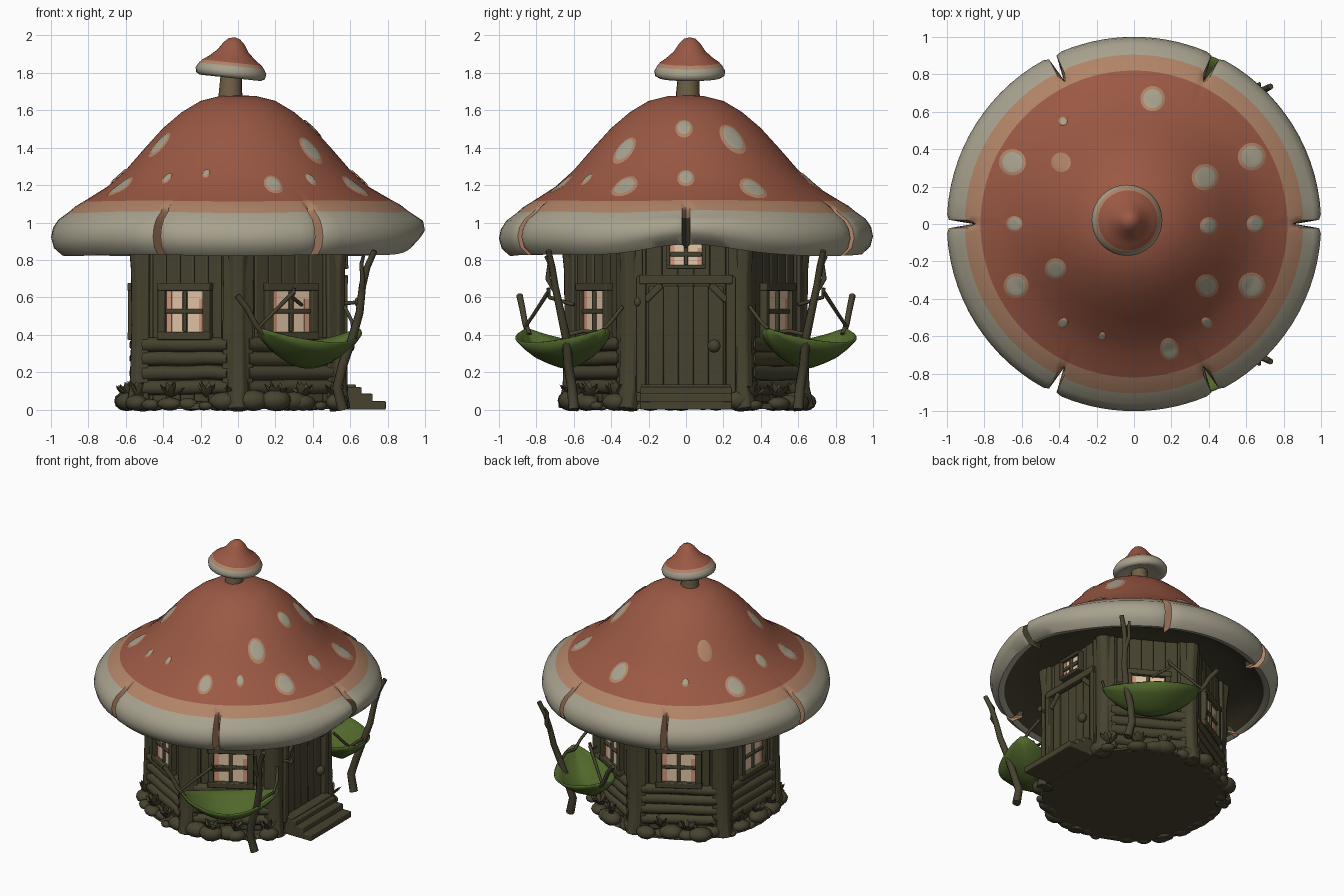
import bpy, bmesh, math, random
from mathutils import Matrix, Vector

if "Cube" in bpy.data.objects:
    bpy.data.objects.remove(bpy.data.objects["Cube"])
random.seed(4)
pi, rad = math.pi, math.radians

def mat(name, c):
    m = bpy.data.materials.new(name)
    m.diffuse_color = (*c, 1)
    m.use_nodes = True
    m.node_tree.nodes["Principled BSDF"].inputs["Base Color"].default_value = m.diffuse_color
    return m
RED = mat("cap_red", (0.325, 0.098, 0.058))
ORANGE = mat("band_orange", (0.44, 0.23, 0.135))
CREAM = mat("rim_cream", (0.39, 0.36, 0.27))
WOOD = mat("dark_wood", (0.063, 0.055, 0.029))
STEM = mat("stem_brown", (0.16, 0.115, 0.06))
GREEN = mat("leaf_green", (0.08, 0.135, 0.024))
GLOW = mat("window_glow", (0.78, 0.57, 0.39))
PINK = mat("window_pink", (0.65, 0.32, 0.21))

def finish(bm, name, mats, angle=40, bevel=0):
    bmesh.ops.recalc_face_normals(bm, faces=bm.faces)
    me = bpy.data.meshes.new(name)
    bm.to_mesh(me)
    bm.free()
    for m in mats:
        me.materials.append(m)
    ob = bpy.data.objects.new(name, me)
    bpy.context.collection.objects.link(ob)
    bpy.ops.object.select_all(action='DESELECT')
    ob.select_set(True)
    bpy.context.view_layer.objects.active = ob
    bpy.ops.object.shade_smooth_by_angle(angle=rad(angle))
    if bevel:
        b = ob.modifiers.new("bevel", 'BEVEL')
        b.width, b.segments = bevel, 2
    return ob

def box(bm, M, c, s, tilt=0, mi=0):
    m = M @ Matrix.Translation(c) @ Matrix.Rotation(tilt, 4, 'X') @ Matrix.Diagonal((*s, 1))
    for v in bmesh.ops.create_cube(bm, size=1, matrix=m)['verts']:
        for f in v.link_faces:
            f.material_index = mi

def ball(bm, c, s, rot=Matrix(), sub=2):
    bmesh.ops.create_icosphere(bm, subdivisions=sub, radius=1,
        matrix=Matrix.Translation(c) @ rot @ Matrix.Diagonal((*s, 1)))

def tube(bm, pts, r0, r1, n=8):
    pts = [Vector(p) for p in pts]
    rings = []
    for i, p in enumerate(pts):
        d = (pts[min(i + 1, len(pts) - 1)] - pts[max(i - 1, 0)]).normalized()
        a = d.cross(Vector((0.31, 0.9, 0.2))).normalized()
        b = d.cross(a)
        r = r0 + (r1 - r0) * i / (len(pts) - 1)
        rings.append([bm.verts.new(p + r * (a * math.cos(2*pi*k/n) + b * math.sin(2*pi*k/n))) for k in range(n)])
    for p, q in zip(rings, rings[1:]):
        for k in range(n):
            bm.faces.new((p[k], p[(k+1) % n], q[(k+1) % n], q[k]))
    bm.faces.new(rings[0])
    bm.faces.new(rings[-1])

def revolve(bm, rows, cols, fn, mi):
    grid = [[bm.verts.new(fn(r, z, c)) for c in cols] for r, z in rows]
    n = len(cols)
    for i in range(len(rows) - 1):
        for k in range(n):
            f = bm.faces.new((grid[i][k], grid[i+1][k], grid[i+1][(k+1) % n], grid[i][(k+1) % n]))
            f.material_index = mi(i, k)
    return grid

# mushroom roof with six notches in its rim
prof = [(0.01, 1.68), (0.1, 1.675), (0.2, 1.65), (0.3, 1.59), (0.4, 1.505), (0.5, 1.395), (0.6, 1.28),
        (0.7, 1.19), (0.82, 1.115), (0.87, 1.085), (0.905, 1.055), (0.96, 1.015), (0.99, 0.97), (1.0, 0.92),
        (0.985, 0.865), (0.94, 0.825), (0.9, 0.835), (0.86, 0.87), (0.75, 0.91), (0.6, 0.935), (0.4, 0.94)]
notches = [0, 64, 116, 180, 244, 296, 360]
cols = []
for a, b in zip(notches, notches[1:]):
    cols += [(a, 0), (a + 1.3, 1), (a + 3, 2)]
    cols += [(a + 3 + (b - a - 6) * k / 14, 2) for k in range(1, 14)]
    cols += [(b - 3, 2), (b - 1.3, 1)]

def roof_point(r, z, c):
    a, kind = c
    if kind == 0 and r > 0.84:
        r = 0.84 + (r - 0.84) * 0.12
    elif kind == 1 and r > 0.9:
        r *= 0.99
    t = rad(a)
    front = math.exp(-(((a + 180) % 360 - 180) / 19) ** 2)
    lift = max(0, (r - 0.72) / 0.28) * ((0.015 if z > 1 else 0.04 if z > .9 else 0.075) * front
                                        + 0.006 * math.sin(5 * t))
    return (r * math.cos(t), r * math.sin(t), z + lift)

def roof_mat(i, k):
    if i >= 16:
        return 3
    if i >= 9 and 0 in (cols[k][1], cols[(k + 1) % len(cols)][1]):
        return 3 if cols[k][0] in (0, 358.7) and i > 10 else 1
    return 0 if i < 8 else 1 if i < 10 else 2
bm = bmesh.new()
g = revolve(bm, prof, cols, roof_point, roof_mat)
bm.faces.new(g[0])
bm.faces.new(g[-1]).material_index = 3
finish(bm, "mushroom_roof", [RED, ORANGE, CREAM, WOOD], 50)

# pale spots with orange rings lying on the roof
def roof_z(r):
    for (r0, z0), (r1, z1) in zip(prof, prof[1:]):
        if r <= r1:
            return z0 + (z1 - z0) * (r - r0) / (r1 - r0)
spots = [(-.65, .33, .075), (-.64, 0, .045), (-.63, -.33, .07), (-.39, .33, .055), (-.38, .55, .025),
         (-.42, -.24, .06), (-.38, -.53, .032), (-.17, -.6, .025), (.19, -.67, .065), (.39, -.53, .035),
         (.39, -.33, .065), (.4, -.01, .05), (.38, .25, .075), (.63, .36, .078), (.65, 0, .05),
         (.63, -.33, .075), (.1, .67, .07)]
bm = bmesh.new()
for x, y, R in spots:
    er = Vector((x, y)).normalized()
    et = Vector((-er.y, er.x)) * (.78 if y < -.5 else .95)
    rings = []
    for q in (0.03, 0.4, 0.76, 1):
        ring = []
        for k in range(18):
            t = 2 * pi * k / 18
            p = Vector((x, y)) + q * R * (er * 0.97 * math.cos(t) + et * math.sin(t))
            ring.append(bm.verts.new((p.x, p.y, roof_z(p.length) + (0.009 if q < 1 else 0.003))))
        rings.append(ring)
    bm.faces.new(rings[0])
    for i in range(3):
        for k in range(18):
            f = bm.faces.new((rings[i][k], rings[i+1][k], rings[i+1][(k+1) % 18], rings[i][(k+1) % 18]))
            f.material_index = 1 if i == 2 or (x, y) == (-.39, .33) else 0
finish(bm, "roof_spots", [CREAM, ORANGE], 60)

# little mushroom chimney
cap = [(0.005, .205), (.03, .198), (.055, .175), (.085, .13), (.13, .09), (.16, .07), (.175, .052),
       (.19, .025), (.185, 0), (.165, -.012), (.13, 0), (.05, .02)]
bm = bmesh.new()
g = revolve(bm, cap, range(32), lambda r, z, k: (r*math.cos(k*pi/16), r*math.sin(k*pi/16), z),
            lambda i, k: 0 if i < 5 else 1 if i < 6 else 2)
bm.faces.new(g[0])
bm.faces.new(g[-1]).material_index = 2
ob = finish(bm, "chimney_cap", [RED, ORANGE, CREAM], 60)
ob.location, ob.rotation_euler = (-.04, .02, 1.785), (0, rad(6), 0)
bm = bmesh.new()
tube(bm, [(-.04, .01, 1.62), (-.04, .01, 1.7), (-.035, .015, 1.82)], .07, .055, 14)
finish(bm, "chimney_stem", [STEM])

# hexagonal walls: core, planks, logs and corner posts
hexes = [Matrix.Rotation(rad(60 * k), 4, 'Z') for k in range(6)]
bm = bmesh.new()
core = [[bm.verts.new((.61 * math.cos(rad(60*k + 30)), .61 * math.sin(rad(60*k + 30)), z)) for k in range(6)] for z in (.01, .94)]
bm.faces.new(core[0])
bm.faces.new(core[1])
for k in range(6):
    bm.faces.new((core[0][k], core[0][k-1], core[1][k-1], core[1][k]))
finish(bm, "wall_core", [WOOD])
bm, logs = bmesh.new(), bmesh.new()
for k, M in enumerate(hexes):
    for j in range(7):
        box(bm, M, (.535 + random.uniform(-.005, .004), -.255 + .085 * j, .49), (.03, .083, .9))
    for u in (-.265, .265):
        box(bm, M, (.545, u, .49), (.045, .07, .9), random.uniform(-.015, .015))
    if k:
        for j in range(4):
            z = .12 + .076 * j
            tube(logs, [M @ Vector((.54, -.26 + .13 * i, z + random.uniform(-.004, .004))) for i in range(5)], .041, .038, 10)
    tube(bm, [Matrix.Rotation(rad(60 * k + 30), 4, 'Z') @ Vector((.6 + d, 0, z))
              for d, z in ((.03, 0), (.005, .12), (-.005, .45), (0, .75), (.02, .94))], .06, .055, 8)
finish(bm, "wall_planks_and_posts", [WOOD], 35, .008)
finish(logs, "wall_logs", [WOOD], 50)

# windows on five walls and above the door
def window(name, M, z, w, h, fr):
    bm = bmesh.new()
    box(bm, M, (.557, 0, z), (.008, w, h))
    box(bm, M, (.560, -w * .43, z), (.006, w * .14, h), 0, 1)
    box(bm, M, (.560, w * .43, z - h * .1), (.006, w * .14, h * .8), 0, 1)
    finish(bm, name + "_panes", [GLOW, PINK])
    bm = bmesh.new()
    for s in (-1, 1):
        box(bm, M, (.565, s * (w + fr) / 2, z), (.045, fr, h + 2 * fr))
        box(bm, M, (.566, 0, z + s * (h + fr) / 2), (.05, w + 2.1 * fr, fr))
    box(bm, M, (.565, 0, z), (.02, .024, h))
    box(bm, M, (.565, 0, z), (.022, w, .024))
    finish(bm, name + "_frame", [WOOD], 35, .006)
for k in range(1, 6):
    window("window_%d" % k, hexes[k], .525, .235, .22, .042)
window("door_window", hexes[0], .83, .17, .115, .02)

# door with chamfered frame, knob, hook and steps
I = Matrix()
bm = bmesh.new()
for j in range(5):
    box(bm, I, (.55, -.16 + .08 * j, .39), (.03, .079, .54))
for s in (-1, 1):
    box(bm, I, (.555, s * .24, .4), (.06, .05, .62))
    box(bm, I, (.56, s * .175, .625), (.045, .12, .035), -s * pi / 4)
box(bm, I, (.558, 0, .695), (.06, .5, .05))
box(bm, I, (.58, 0, .12), (.1, .48, .03))
finish(bm, "door", [WOOD], 35, .007)
bm = bmesh.new()
ball(bm, (.595, .15, .34), (.03, .036, .036))
tube(bm, [(.55, -.26, .57), (.6, -.26, .57), (.635, -.26, .575)], .01, .01)
ball(bm, (.635, -.26, .575), (.012, .018, .025))
finish(bm, "door_knob_and_hook", [WOOD], 60)
bm = bmesh.new()
for x, h, w in ((.735, .045, .11), (.67, .085, .1), (.61, .12, .1)):
    box(bm, I, (x, 0, h / 2), (w, .49, h))
finish(bm, "steps", [WOOD], 35, .006)

# foundation, stones and small plants around the base
bm = bmesh.new()
bmesh.ops.create_cone(bm, cap_ends=True, segments=24, radius1=.64, radius2=.62, depth=.03, matrix=Matrix.Translation((0, 0, .018)))
finish(bm, "foundation", [WOOD])
stones, plants = bmesh.new(), bmesh.new()
for k in range(40):
    a = 2 * pi * (k + random.uniform(-.3, .3)) / 40
    if abs(math.sin(a)) < .38 and math.cos(a) > 0:
        continue
    r, s = random.uniform(.59, .655), random.choice((.035, .05, .065, .078))
    h = s * random.uniform(.55, .75)
    ball(stones, (r * math.cos(a), r * math.sin(a), h * .85), (s * .85, s * 1.1, h), Matrix.Rotation(a, 4, 'Z'))
    if k % 2 == 0:
        base = Vector(((r - .01) * math.cos(a), (r - .01) * math.sin(a), .06))
        for j in range(9):
            rot = Matrix.Rotation(j * 2 * pi / 9 + a, 4, 'Z') @ Matrix.Rotation(random.uniform(.2, .95), 4, 'Y')
            ball(plants, base + rot @ Vector((0, 0, .05)), (.008, .02, .047), rot, 1)
finish(stones, "base_stones", [WOOD], 60)
finish(plants, "base_plants", [WOOD], 60)

# leaf hammocks hung on crooked branches, mirrored front and back
for side, s in (("front", 1), ("back", -1)):
    def P(*pts):
        return [(x, s * y, z) for x, y, z in pts]
    bm = bmesh.new()
    tube(bm, P((.56, -.60, 0), (.53, -.61, .12), (.56, -.63, .24), (.61, -.64, .38), (.65, -.67, .52),
               (.665, -.70, .66), (.69, -.715, .76), (.73, -.735, .85)), .03, .016)
    tube(bm, P((.66, -.69, .62), (.665, -.74, .7), (.66, -.73, .78), (.67, -.75, .82)), .016, .009)
    tube(bm, P((-.005, -.89, .61), (.05, -.875, .54), (.09, -.86, .46), (.14, -.84, .40)), .018, .015)
    tube(bm, P((.11, -.86, .44), (.2, -.8, .53), (.30, -.735, .63)), .009, .012)
    tube(bm, P((.30, -.735, .65), (.29, -.73, .6), (.34, -.6, .56)), .012, .01)
    tube(bm, P((.62, -.46, .41), (.61, -.40, .47), (.57, -.34, .55)), .01, .01)
    tube(bm, P((.62, -.46, .41), (.63, -.55, .42), (.61, -.64, .40)), .01, .012)
    finish(bm, side + "_hammock_branches", [WOOD], 60)
    bm = bmesh.new()
    A, B = Vector((.12, -.85, .43)), Vector((.64, -.43, .43))
    grid = []
    for i in range(21):
        t = i / 20
        b = max(0, math.sin(pi * t)) ** .7
        w = .02 + .225 * b * (1.08 - .2 * t)
        row = []
        for j in range(9):
            q = j / 4 - 1
            o = q * w * (1 if q > 0 else .72)
            p = A.lerp(B, t) + Vector((.6, -.78, 0)) * o
            sag = b * (.075 + .12 * (1 - q * q)) + (.01 if j == 4 else 0)
            row.append(bm.verts.new((p.x, s * p.y, p.z - sag)))
        grid.append(row)
    for i in range(20):
        for j in range(8):
            bm.faces.new((grid[i][j], grid[i+1][j], grid[i+1][j+1], grid[i][j+1]))
    ob = finish(bm, side + "_leaf_hammock", [GREEN], 60)
    m = ob.modifiers.new("thickness", 'SOLIDIFY')
    m.thickness, m.offset = .012, 0
